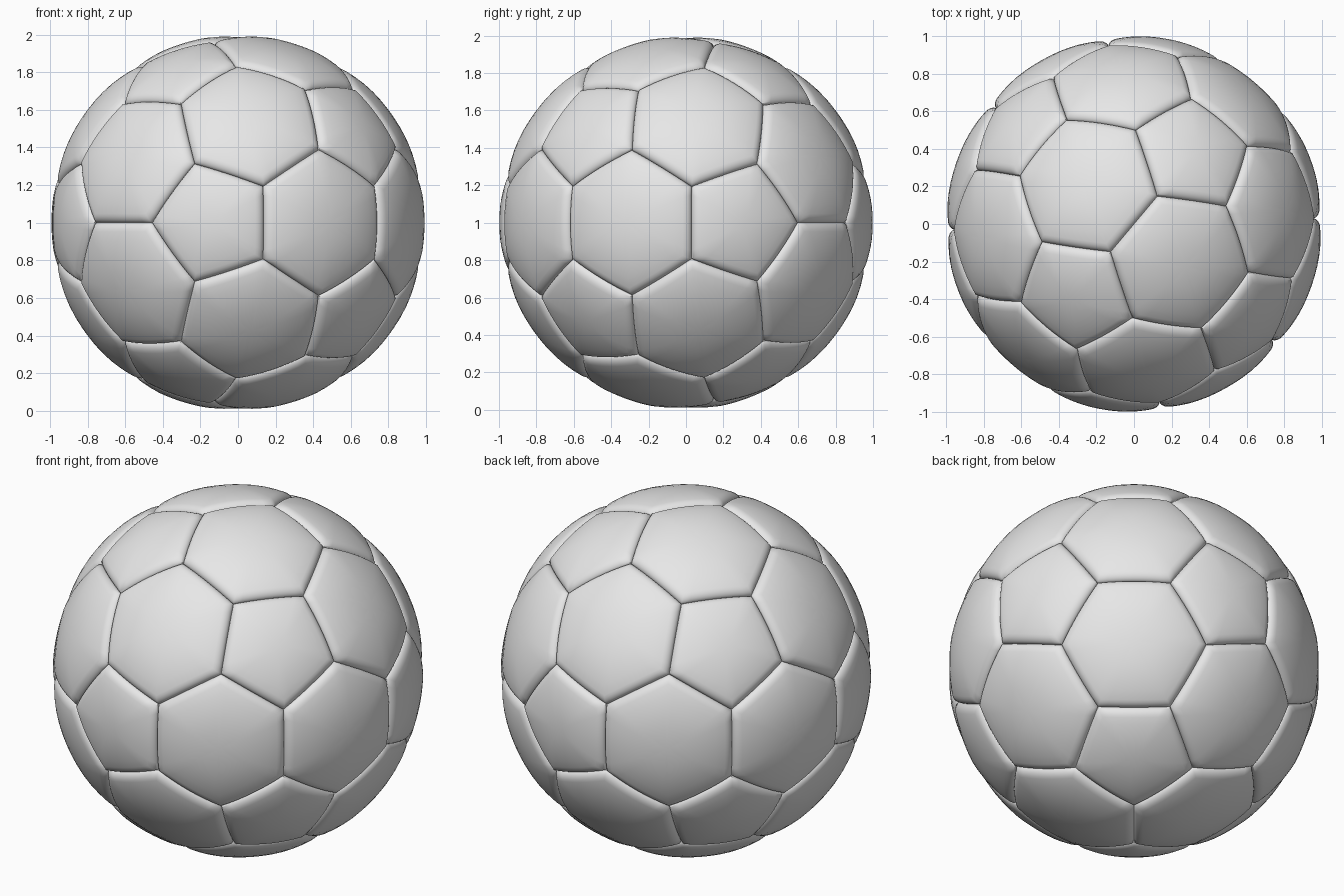
import bpy, bmesh, math
from mathutils import Vector, Matrix

cube = bpy.data.objects.get("Cube")
if cube:
    bpy.data.objects.remove(cube)

SIDE_STEPS = 8      # divisions along each seam
PUFF, PUFF_WIDTH = 0.016, 0.25
ROLL, ROLL_WIDTH = 0.03, 0.05
RIM = (0, 0.001, 0.004, 0.009, 0.016, 0.025, 0.036, 0.05)


def radius(d):
    """Ball radius at distance d from the nearest seam."""
    puff = PUFF * max(0, 1 - d / PUFF_WIDTH) ** 2
    t = max(0, 1 - d / ROLL_WIDTH)
    return 1 - puff - ROLL * (1 - math.sqrt(1 - t * t))


def panel_layout():
    """Truncated icosahedron: pentagons and hexagons as corner lists."""
    phi = (1 + math.sqrt(5)) / 2
    tips = []
    for a in (-1, 1):
        for b in (-phi, phi):
            tips += [Vector((a, b, 0)), Vector((0, a, b)), Vector((b, 0, a))]
    bm = bmesh.new()
    for p in tips:
        for q in tips:
            if 0.1 < (p - q).length < 2.1:
                bm.verts.new((p * 2 + q).normalized())
    bmesh.ops.convex_hull(bm, input=bm.verts)
    bmesh.ops.dissolve_limit(bm, angle_limit=math.radians(5),
                             verts=bm.verts, edges=bm.edges)
    bm.normal_update()
    faces = [[v.co.copy() for v in f.verts] for f in bm.faces]
    bm.free()
    return faces


def add_panel(bm, corners):
    """One puffed panel made of rings running from the seam to the middle."""
    n = len(corners)
    middle = sum(corners, Vector()) / n
    apothem = ((corners[0] + corners[1]) / 2 - middle).length
    outline = [corners[i].lerp(corners[(i + 1) % n], s / SIDE_STEPS)
               for i in range(n) for s in range(SIDE_STEPS)]
    inner = [ROLL_WIDTH + (apothem - ROLL_WIDTH) * k / 6 for k in range(1, 6)]
    rings = []
    for d in list(RIM) + inner:
        u = 1 - d / apothem
        rings.append([bm.verts.new(middle.lerp(p, u).normalized() * radius(d))
                      for p in outline])
    count = len(outline)
    for low, high in zip(rings, rings[1:]):
        for i in range(count):
            j = (i + 1) % count
            bm.faces.new((low[i], low[j], high[j], high[i]))
    top = bm.verts.new(middle.normalized() * radius(apothem))
    for i in range(count):
        bm.faces.new((rings[-1][i], rings[-1][(i + 1) % count], top))


# Panelled ball, welded along the seams
bm = bmesh.new()
for corners in panel_layout():
    add_panel(bm, corners)
bmesh.ops.remove_doubles(bm, verts=bm.verts, dist=0.0002)
bmesh.ops.recalc_face_normals(bm, faces=bm.faces)
bm.transform(Matrix.Translation((0, 0, 1)) @ Matrix.Rotation(math.radians(-40), 4, 'Z'))
mesh = bpy.data.meshes.new("panelled_ball")
bm.to_mesh(mesh)
bm.free()
ball = bpy.data.objects.new("panelled_ball", mesh)
bpy.context.collection.objects.link(ball)

# Single light grey material
grey = bpy.data.materials.new("light_grey")
grey.use_nodes = True
colour = (0.8, 0.8, 0.8, 1)
grey.diffuse_color = colour
grey.node_tree.nodes["Principled BSDF"].inputs["Base Color"].default_value = colour
mesh.materials.append(grey)

# Smooth panels with crisp seams
bpy.ops.object.select_all(action='DESELECT')
ball.select_set(True)
bpy.context.view_layer.objects.active = ball
bpy.ops.object.shade_smooth_by_angle(angle=math.radians(50))
